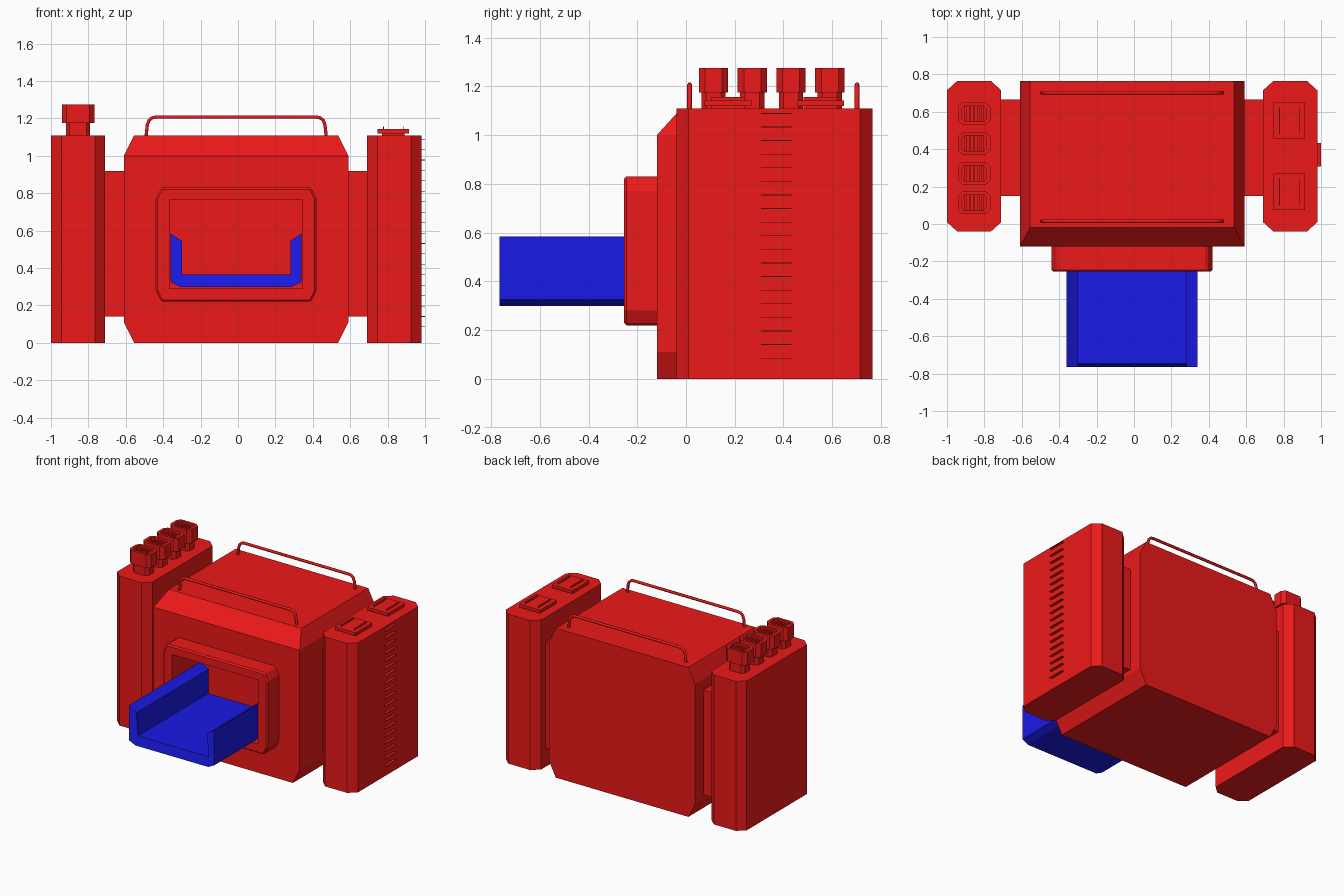
import bpy, bmesh
from mathutils import Vector

if "Cube" in bpy.data.objects:
    bpy.data.objects.remove(bpy.data.objects["Cube"])


def material(name, color):
    m = bpy.data.materials.new(name)
    m.diffuse_color = color
    m.use_nodes = True
    m.node_tree.nodes["Principled BSDF"].inputs["Base Color"].default_value = m.diffuse_color
    return m


RED = material("red", (0.85, 0.01, 0.01, 1))
BLUE = material("blue", (0.01, 0.01, 0.8, 1))


def finish(bm, name, mat=RED):
    bmesh.ops.recalc_face_normals(bm, faces=bm.faces)
    me = bpy.data.meshes.new(name)
    bm.to_mesh(me)
    bm.free()
    me.materials.append(mat)
    ob = bpy.data.objects.new(name, me)
    bpy.context.collection.objects.link(ob)
    return ob


def prism(bm, pts, lo, hi, axis):
    """Extrude a 2D outline along y (outline in xz) or z (outline in xy)."""
    place = (lambda a, b, h: (a, h, b)) if axis == 'y' else (lambda a, b, h: (a, b, h))
    face = bm.faces.new([bm.verts.new(place(a, b, lo)) for a, b in pts])
    ext = bmesh.ops.extrude_face_region(bm, geom=[face])['geom']
    verts = [v for v in ext if isinstance(v, bmesh.types.BMVert)]
    bmesh.ops.translate(bm, verts=verts, vec=place(0, 0, hi - lo))


def octagon(x0, x1, y0, y1, cx, cy):
    return [(x0 + cx, y0), (x1 - cx, y0), (x1, y0 + cy), (x1, y1 - cy),
            (x1 - cx, y1), (x0 + cx, y1), (x0, y1 - cy), (x0, y0 + cy)]


def box(bm, x0, x1, y0, y1, z0, z1):
    prism(bm, [(x0, y0), (x1, y0), (x1, y1), (x0, y1)], z0, z1, 'z')


def box_object(name, *dims):
    bm = bmesh.new()
    box(bm, *dims)
    return finish(bm, name)


def prism_object(name, pts, lo, hi, axis):
    bm = bmesh.new()
    prism(bm, pts, lo, hi, axis)
    return finish(bm, name)


def apply_modifier(ob, mod):
    bpy.context.view_layer.objects.active = ob
    bpy.ops.object.modifier_apply(modifier=mod.name)


def cut(ob, cutter):
    mod = ob.modifiers.new("cut", 'BOOLEAN')
    mod.operation = 'DIFFERENCE'
    mod.object = cutter
    mod.solver = 'EXACT'
    apply_modifier(ob, mod)


# main body with a sloped upper front edge
bm = bmesh.new()
prism(bm, octagon(-0.61, 0.59, 0, 1.11, 0.055, 0.11), -0.12, 0.765, 'y')
cutres = bmesh.ops.bisect_plane(bm, geom=bm.verts[:] + bm.edges[:] + bm.faces[:],
                                plane_co=(0, -0.12, 1.0), plane_no=Vector((0, -0.11, 0.10)),
                                clear_outer=True)
bmesh.ops.holes_fill(bm, edges=[e for e in bm.edges if e.is_boundary], sides=0)
body = finish(bm, "main_body")

# front frame around the opening
frame = prism_object("front_frame", octagon(-0.44, 0.42, 0.22, 0.83, 0.03, 0.06), -0.255, -0.11, 'y')
bevel = frame.modifiers.new("bevel", 'BEVEL')
bevel.width, bevel.segments = 0.01, 1
apply_modifier(frame, bevel)

# opening cut through the frame into the body
cutter = box_object("opening_cutter", -0.365, 0.345, -0.35, 0.08, 0.29, 0.765)
cut(body, cutter)
cut(frame, cutter)
bpy.data.objects.remove(cutter)

# loading tray, floor edge slightly sloped at the front
half = [(0.35, 0.585), (0.35, 0.325), (0.30, 0.30)]
inner = [(0.29, 0.365), (0.29, 0.545)]
right_side = half[::-1]
outline = ([(-a, b) for a, b in half] + right_side + inner[::-1] + [(-a, b) for a, b in inner])
bm = bmesh.new()
prism(bm, [(a - 0.01, b) for a, b in outline], -0.765, 0.08, 'y')
for v in bm.verts:
    if v.co.y < -0.7 and abs(v.co.z - 0.365) < 0.001:
        v.co.y = -0.745
finish(bm, "loading_tray", BLUE)

# side cabinets and the connectors to the body
for side, x0, c0, c1 in (("left", -1.0, -0.72, -0.60), ("right", 0.69, 0.58, 0.70)):
    prism_object(side + "_cabinet", octagon(x0, x0 + 0.29, -0.04, 0.765, 0.055, 0.05), 0, 1.11, 'z')
    box_object(side + "_connector", c0, c1, 0.15, 0.665, 0.14, 0.92)

# carrying rails on the roof
for name, y in (("front_rail", 0.015), ("back_rail", 0.702)):
    cu = bpy.data.curves.new(name, 'CURVE')
    cu.dimensions = '3D'
    cu.bevel_depth, cu.bevel_resolution = 0.01, 1
    sp = cu.splines.new('POLY')
    end = [(0.482, 1.10), (0.475, 1.165), (0.466, 1.19), (0.45, 1.203), (0.43, 1.207)]
    path = [(-a, b) for a, b in end] + end[::-1]
    sp.points.add(len(path) - 1)
    for p, (x, z) in zip(sp.points, path):
        p.co = (x - 0.01, y, z, 1)
    cu.materials.append(RED)
    bpy.context.collection.objects.link(bpy.data.objects.new(name, cu))

# exhaust stacks with slatted tops on the left cabinet
X = -0.855
for i in range(4):
    y = 0.113 + i * 0.159
    prism_object(f"stack_neck_{i}", octagon(X - 0.065, X + 0.065, y - 0.05, y + 0.05, 0.02, 0.02),
                 1.10, 1.18, 'z')
    head = prism_object(f"stack_head_{i}", octagon(X - 0.087, X + 0.087, y - 0.06, y + 0.06, 0.025, 0.025),
                        1.175, 1.275, 'z')
    hole = prism_object("stack_cutter", octagon(X - 0.066, X + 0.066, y - 0.042, y + 0.042, 0.015, 0.015),
                        1.235, 1.3, 'z')
    cut(head, hole)
    bpy.data.objects.remove(hole)
    bm = bmesh.new()
    for k in range(-2, 3):
        x = X + k * 0.022
        box(bm, x - 0.006, x + 0.006, y - 0.042, y + 0.042, 1.23, 1.262)
    finish(bm, f"stack_slats_{i}")

# hatches on the right cabinet
for i, y in enumerate((0.172, 0.552)):
    bm = bmesh.new()
    box(bm, 0.77, 0.89, y - 0.07, y + 0.07, 1.10, 1.125)
    box(bm, 0.745, 0.915, y - 0.097, y + 0.097, 1.12, 1.143)
    for x in (0.778, 0.884):
        box(bm, x - 0.002, x + 0.002, y - 0.07, y + 0.07, 1.14, 1.156)
    finish(bm, f"hatch_{i}")

# thin vent fins on the outer right wall
bm = bmesh.new()
for i in range(19):
    z = 0.085 + i * 0.0558
    box(bm, 0.975, 1.0, 0.307, 0.433, z - 0.0015, z + 0.0015)
finish(bm, "vent_fins")
